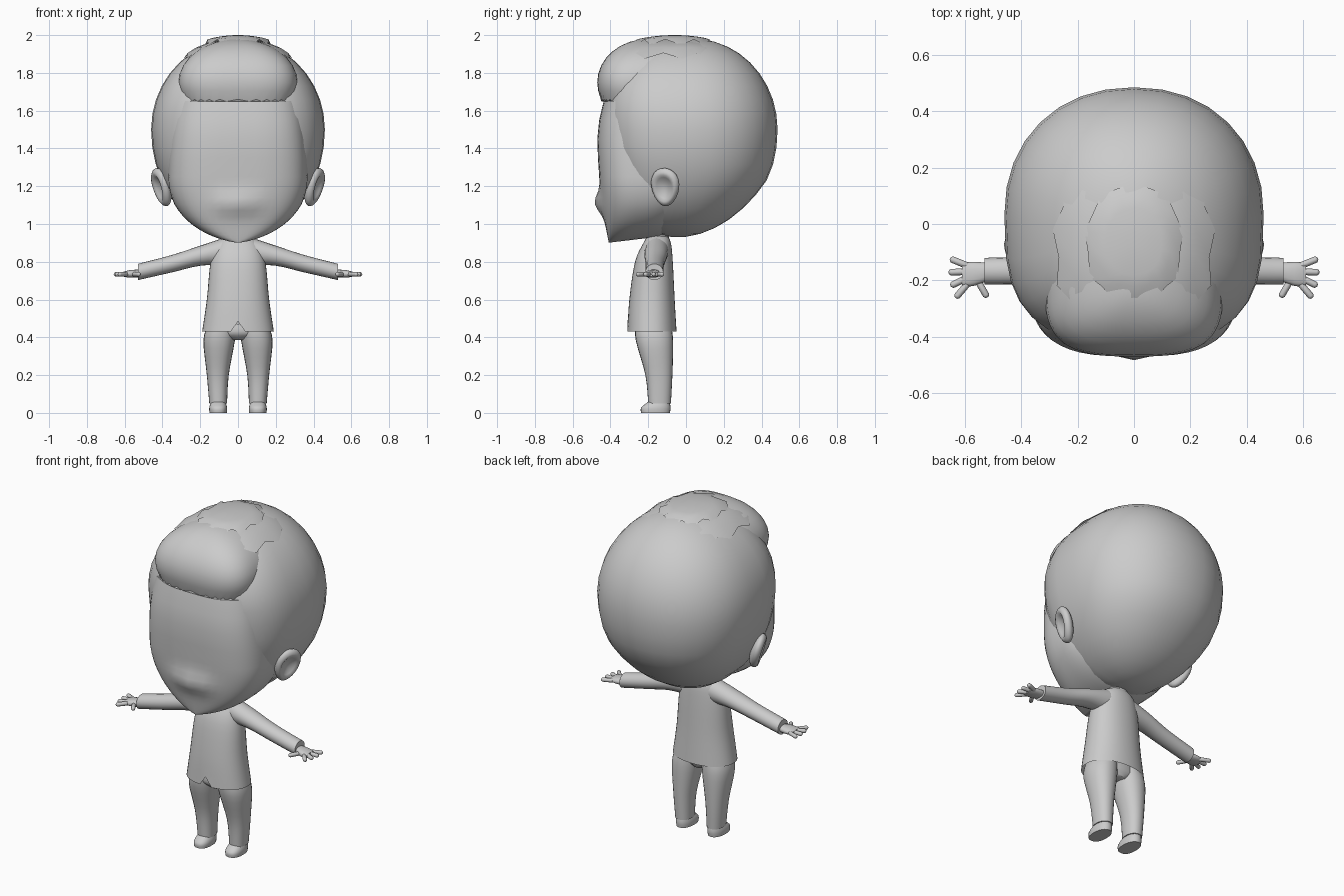
import bpy
import bmesh
from math import sin, cos, pi, radians, hypot, exp, copysign
from mathutils import Vector, Matrix

default_cube = bpy.data.objects.get("Cube")
if default_cube:
    bpy.data.objects.remove(default_cube, do_unlink=True)

colour = (0.6, 0.6, 0.6, 1)
grey = bpy.data.materials.new("plain_grey")
grey.use_nodes = True
grey.diffuse_color = colour
grey.node_tree.nodes["Principled BSDF"].inputs["Base Color"].default_value = colour


def finish(name, bm, both_sides=False, sharp=50):
    bmesh.ops.recalc_face_normals(bm, faces=bm.faces)
    mesh = bpy.data.meshes.new(name)
    bm.to_mesh(mesh)
    bm.free()
    mesh.materials.append(grey)
    part = bpy.data.objects.new(name, mesh)
    bpy.context.collection.objects.link(part)
    bpy.ops.object.select_all(action='DESELECT')
    part.select_set(True)
    bpy.context.view_layer.objects.active = part
    bpy.ops.object.shade_smooth_by_angle(angle=radians(sharp))
    if both_sides:
        mirror = part.modifiers.new("both_sides", 'MIRROR')
        mirror.use_mirror_merge = False


def flow(stations, steps=4):
    """Smooth in-between stations through a few given ones."""
    points = [Vector(s) for s in stations]
    points = [points[0]] + points + [points[-1]]
    result = []
    for before, start, end, after in zip(points, points[1:], points[2:], points[3:]):
        for step in range(steps):
            t = step / steps
            leave, arrive = (end - before) / 2, (after - start) / 2
            bend = start + leave * t
            bend += (3 * (end - start) - 2 * leave - arrive) * t ** 2
            bend += (2 * (start - end) + leave + arrive) * t ** 3
            result.append(bend)
    return result + [points[-1]]


def loft(name, stations, sides=32, square=2.0, tweak=None, bottom=True, **finishing):
    """Skin rings given as (height, centre x, half width, front y, back y)."""
    bm = bmesh.new()
    rings = []
    for row, (z, centre, half, front, back) in enumerate(stations):
        ring = []
        for i in range(sides):
            turn = 2 * pi * i / sides - pi / 2
            power = 2 / square if sin(turn) < 0 else 2 / min(square, 2.15)
            across = copysign(abs(cos(turn)) ** power, cos(turn))
            along = copysign(abs(sin(turn)) ** power, sin(turn))
            y = (front + back) / 2 + (back - front) / 2 * along
            point = Vector((centre + half * across, y, z))
            ring.append(bm.verts.new(tweak(point, row, i) if tweak else point))
        rings.append(ring)
    for low, high in zip(rings, rings[1:]):
        for i in range(sides):
            j = (i + 1) % sides
            bm.faces.new((low[i], low[j], high[j], high[i]))
    if bottom:
        bm.faces.new(rings[0])
    bm.faces.new(rings[-1])
    finish(name, bm, **finishing)


def arc(middle, radius, start, end, count):
    """Heights and relative widths along part of a round outline."""
    for k in range(count + 1):
        angle = radians(start + (end - start) * k / count)
        yield middle + radius * sin(angle), cos(angle)


# Face: rounded jaw, flat cheeks and a broad soft nose
def face_ring(z, r):
    front = -0.47 + 0.17 * (1.5 - z) ** 2 + 0.2 * max(0, z - 1.5)
    return z, 0, 0.37 * r, front, 0.06 - 0.2 * (1 - r)


def nose_and_jaw(point, row, i):
    x, y, z = point
    if y < -0.3:
        point.y -= 0.04 * exp(-(x / 0.11) ** 2 - ((z - 1.11) / 0.06) ** 2)
    point.z += 0.6 * max(0, 1.1 - z) * max(0, y + 0.41)
    return point


jaw = [face_ring(z, r) for z, r in arc(1.25, 0.35, -86, 0, 14)]
brow = [face_ring(1.25 + 0.1 * k, 1 - 0.006 * k ** 2) for k in range(1, 5)]
loft("face", jaw + brow, sides=48, square=3, tweak=nose_and_jaw)


# Hair shell: a near ball, squarer at the temples, with the nape drawn forward
def hair_ring(z, r):
    middle = 0.04 - 0.25 * max(0, 1.25 - z)
    front = middle - 0.46 * r - 0.15 * max(0, z - 1.5)
    return z, 0, 0.46 * r, front, middle + 0.445 * r


nape = [hair_ring(z, r) for z, r in arc(1.5, 0.57, -85, 0, 9)]
scalp = [hair_ring(z, r) for z, r in arc(1.5, 0.48, 10, 85, 8)]
loft("hair_shell", nape + scalp, sides=32, square=3)


# Front quiff with a ragged lower edge
def ragged(depth, flare):
    def tweak(point, row, i):
        if row == 0 and i % 2:
            point.z -= depth
            point.x *= flare
            point.y *= flare
        return point
    return tweak


quiff = [(z, 0, 0.315 * r, -0.2 - 0.27 * r, 0) for z, r in arc(1.75, 0.23, -23, 80, 9)]
loft("quiff", quiff, sides=64, square=3, tweak=ragged(0.012, 1))

# Jagged layers of hair over the crown
for layer, first, top, points in (("lower", 30, 1.98, 26), ("upper", 58, 2, 18)):
    crown = [(z, 0, 0.31 * r, -0.06 - 0.38 * r, -0.06 + 0.37 * r)
             for z, r in arc(top - 0.15, 0.15, first, 85, 4)]
    loft(layer + "_crown_tufts", crown, sides=points, square=2.4,
         tweak=ragged(0.03, 1.08), bottom=False, sharp=35)

# Ears: flattened balls with a hollow on the outside
bm = bmesh.new()
bmesh.ops.create_uvsphere(bm, u_segments=24, v_segments=16, radius=1,
                          matrix=Matrix.Rotation(pi / 2, 4, 'Y'))
for vert in bm.verts:
    x, y, z = vert.co
    if x > 0:
        x -= max(0, 1 - hypot(y, z) ** 2 * 1.8)
    vert.co = (x * 0.04, y * (0.078 + 0.014 * z), z * 0.105)
tilt = Matrix.Rotation(radians(17), 4, 'Y') @ Matrix.Rotation(radians(-22), 4, 'Z')
bm.transform(Matrix.Translation((0.405, -0.11, 1.195)) @ tilt)
finish("ear", bm, both_sides=True)

# Neck
loft("neck", [(z, 0, 0.06, -0.21, -0.09) for z in (0.88, 1)], sides=20)


# Jacket with a small notch at the front hem
def notch(point, row, i):
    if i == 0:
        point.z = max(point.z, 0.485 + 0.005 * row)
    return point


jacket = flow([(0.43, 0, 0.19, -0.31, -0.05), (0.6, 0, 0.165, -0.3, -0.06),
               (0.8, 0, 0.145, -0.27, -0.07), (0.9, 0, 0.11, -0.225, -0.08),
               (0.94, 0, 0.05, -0.2, -0.1)])
loft("jacket", jacket, sides=40, square=2.3, tweak=notch, bottom=False)


# Arms and hands are skinned outward along x
def sideways(point, row, i):
    return Vector((point.z, point.y, point.x))


sleeve = flow([(0.05, 0.86, 0.075, -0.22, -0.09), (0.2, 0.832, 0.053, -0.22, -0.1),
               (0.35, 0.79, 0.046, -0.215, -0.115), (0.53, 0.746, 0.043, -0.215, -0.12)])
loft("sleeve", sleeve, sides=20, tweak=sideways, both_sides=True)
palm = flow([(0.5, 0.74, 0.02, -0.195, -0.14), (0.57, 0.736, 0.02, -0.22, -0.134),
             (0.61, 0.734, 0.012, -0.22, -0.14)], steps=3)
loft("palm", palm, sides=16, square=2.5, tweak=sideways, both_sides=True)


# Fingers fan out from the palm
def finger(name, x, y, degrees, length=0.07, radius=0.012):
    bm = bmesh.new()
    bmesh.ops.create_uvsphere(bm, u_segments=10, v_segments=9, radius=radius)
    for vert in bm.verts:
        if vert.co.z > 0:
            vert.co.z += length - radius
    heading = Matrix.Rotation(radians(degrees), 4, 'Z') @ Matrix.Rotation(pi / 2, 4, 'Y')
    bm.transform(Matrix.Translation((x, y, 0.734)) @ heading)
    finish(name, bm, both_sides=True)


for k, name in enumerate(("index", "middle", "ring", "little")):
    finger(name + "_finger", 0.588, -0.209 + 0.02 * k, 24 * k - 50)
finger("thumb", 0.555, -0.2, -120)

# Trouser legs, and the hips joining them
leg = flow([(0.05, 0.105, 0.047, -0.2, -0.08), (0.2, 0.107, 0.058, -0.215, -0.072),
            (0.38, 0.1, 0.083, -0.265, -0.068), (0.47, 0.085, 0.075, -0.27, -0.08)])
loft("trouser_leg", leg, sides=24, square=2.3, both_sides=True)
hips = flow([(0.385, 0, 0.05, -0.23, -0.1), (0.42, 0, 0.15, -0.265, -0.085),
             (0.47, 0, 0.15, -0.265, -0.085)])
loft("hips", hips, sides=24)

# Shoes
shoe = flow([(0, 0.105, 0.046, -0.238, -0.085), (0.03, 0.105, 0.047, -0.236, -0.082),
             (0.065, 0.105, 0.036, -0.19, -0.088)])
loft("shoe", shoe, sides=24, square=2.5, both_sides=True)
